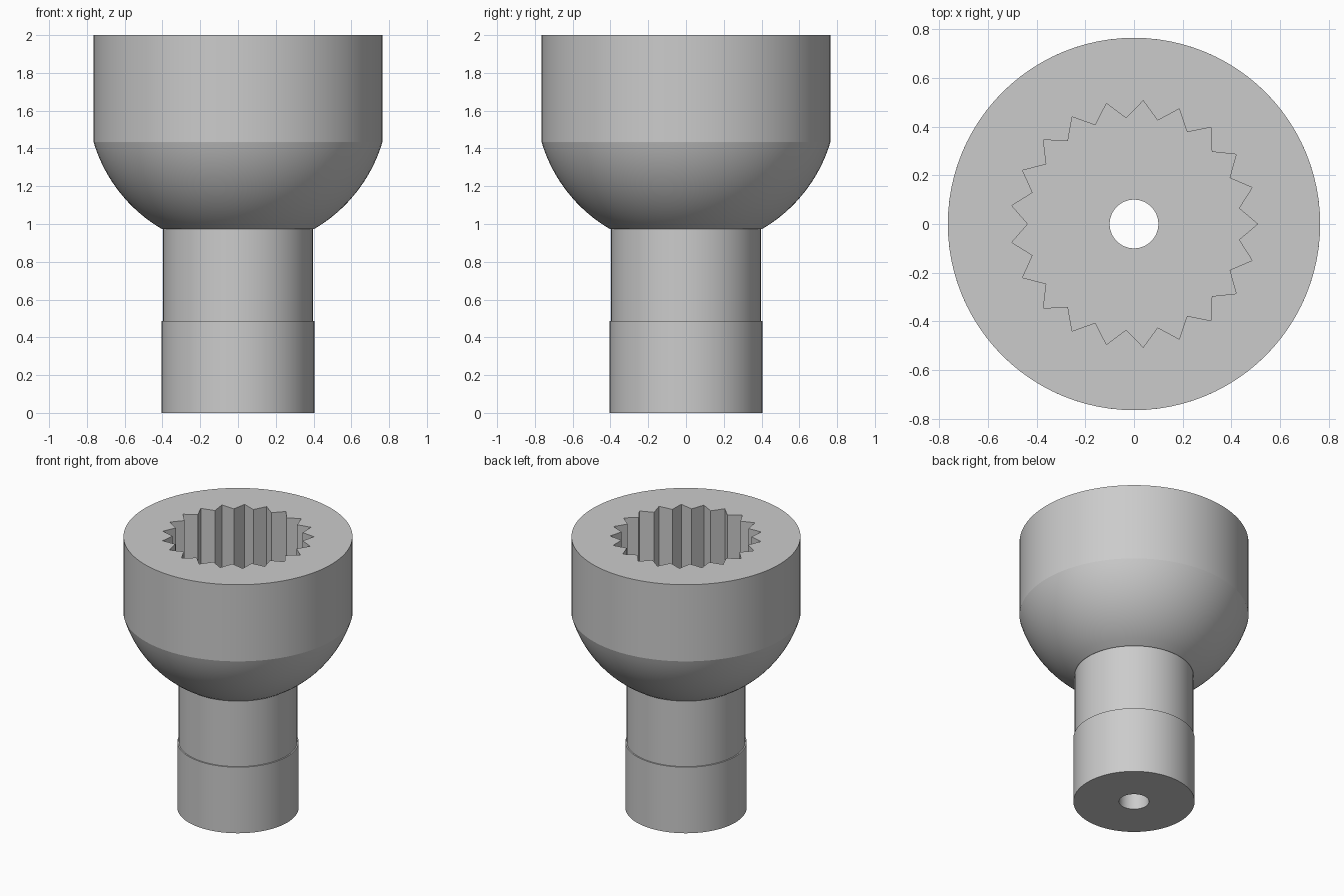
import bpy, bmesh
from math import cos, sin, pi, sqrt, radians

if "Cube" in bpy.data.objects:
    bpy.data.objects.remove(bpy.data.objects["Cube"], do_unlink=True)

SEGMENTS = 96
TEETH = 21
BORE = 0.1
SOCKET_FLOOR = 1.43

steel = bpy.data.materials.new("grey_steel")
steel.use_nodes = True
grey = (0.6, 0.6, 0.6, 1)
steel.diffuse_color = grey
steel.node_tree.nodes["Principled BSDF"].inputs["Base Color"].default_value = grey


def add_object(name, bm):
    bmesh.ops.recalc_face_normals(bm, faces=bm.faces)
    mesh = bpy.data.meshes.new(name)
    bm.to_mesh(mesh)
    bm.free()
    mesh.materials.append(steel)
    obj = bpy.data.objects.new(name, mesh)
    bpy.context.collection.objects.link(obj)
    return obj


def turned_ring(name, profile):
    """Revolve a closed (radius, height) profile about z."""
    bm = bmesh.new()
    rings = []
    for i in range(SEGMENTS):
        a = 2 * pi * i / SEGMENTS
        rings.append([bm.verts.new((r * cos(a), r * sin(a), z)) for r, z in profile])
    n = len(profile)
    for i, ring in enumerate(rings):
        after = rings[(i + 1) % SEGMENTS]
        for j in range(n):
            k = (j + 1) % n
            bm.faces.new((ring[j], after[j], after[k], ring[k]))
    return add_object(name, bm)


def toothed_prism(name, outer, inner, bottom, top):
    """Star-shaped prism with one tooth tip on +x."""
    bm = bmesh.new()
    verts = []
    for i in range(2 * TEETH):
        r = inner if i % 2 else outer
        a = pi * i / TEETH
        verts.append(bm.verts.new((r * cos(a), r * sin(a), bottom)))
    base = bm.faces.new(verts)
    lid = bmesh.ops.extrude_face_region(bm, geom=[base])
    moved = [v for v in lid["geom"] if isinstance(v, bmesh.types.BMVert)]
    bmesh.ops.translate(bm, verts=moved, vec=(0, 0, top - bottom))
    return add_object(name, bm)


# Outline: collar, neck, spherical bowl, straight rim, bore
bowl_start, bowl_end, centre, radius = 0.973, 1.435, 1.662, 0.798
profile = [(BORE, 0), (0.405, 0), (0.405, 0.487), (0.396, 0.487), (0.396, bowl_start)]
STEPS = 16
for i in range(STEPS + 1):
    z = bowl_start + (bowl_end - bowl_start) * i / STEPS
    profile.append((sqrt(radius ** 2 - (z - centre) ** 2), z))
profile += [(0.765, 2), (BORE, 2)]
body = turned_ring("splined_socket", profile)

# Toothed recess in the top
cutter = toothed_prism("recess_cutter", 0.508, 0.436, SOCKET_FLOOR, 2.2)
cutter.hide_render = True
cut = body.modifiers.new("recess", "BOOLEAN")
cut.operation = "DIFFERENCE"
cut.solver = "EXACT"
cut.object = cutter

bpy.ops.object.select_all(action="DESELECT")
body.select_set(True)
bpy.context.view_layer.objects.active = body
bpy.ops.object.modifier_apply(modifier=cut.name)
bpy.data.objects.remove(cutter, do_unlink=True)

# Smooth curved walls, crisp rims and teeth
bpy.ops.object.shade_smooth_by_angle(angle=radians(12))
